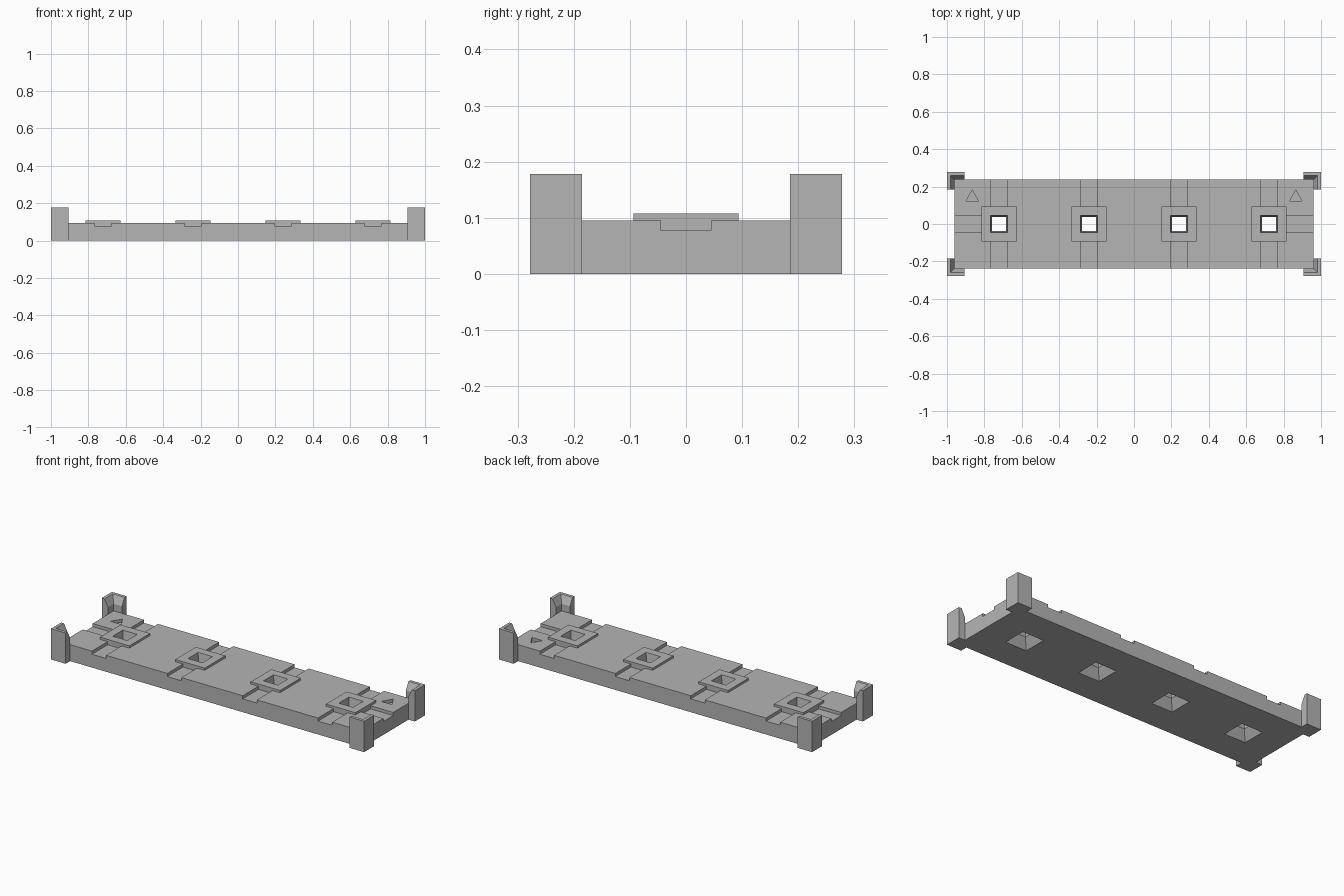
import bpy
import bmesh

cube = bpy.data.objects.get("Cube")
if cube:
    bpy.data.objects.remove(cube, do_unlink=True)

grey = bpy.data.materials.new("plain grey")
grey.use_nodes = True
colour = (0.46, 0.46, 0.46, 1)
grey.diffuse_color = colour
grey.node_tree.nodes["Principled BSDF"].inputs["Base Color"].default_value = colour

LENGTH, WIDTH, DECK = 0.96, 0.237, 0.095      # half length, half width, height
FLOOR, PAD_TOP = 0.077, 0.108                 # groove floor, pad top
GROOVE, PAD = 0.045, 0.094                    # half widths
HOLES = (-0.722, -0.241, 0.241, 0.722)


def loft(name, layers):
    """Solid through matching rings of points, listed from bottom to top."""
    bm = bmesh.new()
    rings = [[bm.verts.new(p) for p in ring] for ring in layers]
    n = len(rings[0])
    bm.faces.new(rings[0])
    bm.faces.new(rings[-1])
    for low, high in zip(rings, rings[1:]):
        for i in range(n):
            j = (i + 1) % n
            bm.faces.new((low[i], low[j], high[j], high[i]))
    bmesh.ops.recalc_face_normals(bm, faces=bm.faces[:])
    mesh = bpy.data.meshes.new(name)
    bm.to_mesh(mesh)
    bm.free()
    mesh.materials.append(grey)
    obj = bpy.data.objects.new(name, mesh)
    bpy.context.collection.objects.link(obj)
    return obj


def rect(cx, cy, hx, hy, z):
    return [(cx + sx * hx, cy + sy * hy, z)
            for sx, sy in ((-1, -1), (1, -1), (1, 1), (-1, 1))]


def block(name, cx, cy, hx, hy, z0, z1):
    return loft(name, [rect(cx, cy, hx, hy, z) for z in (z0, z1)])


def combine(target, tool, operation):
    """Apply a boolean and remove its helper."""
    mod = target.modifiers.new(operation.lower(), "BOOLEAN")
    mod.operation = operation
    mod.solver = "EXACT"
    mod.object = tool
    bpy.context.view_layer.objects.active = target
    bpy.ops.object.modifier_apply(modifier=mod.name)
    bpy.data.objects.remove(tool, do_unlink=True)


# Base slab
slab = block("base_slab", 0, 0, LENGTH, WIDTH, 0, DECK)

# Grooves across the slab and from each end to the outer pads
for x in HOLES:
    combine(slab, block("cross_groove", x, 0, GROOVE, 0.4, FLOOR, 0.2), "DIFFERENCE")
for side in (-1, 1):
    combine(slab, block("end_groove", side * 0.9, 0, 0.18, GROOVE, FLOOR, 0.2), "DIFFERENCE")

# Raised square pads with waisted square holes through them
for x in HOLES:
    combine(slab, block("pad", x, 0, PAD, PAD, 0.06, PAD_TOP), "UNION")
    sections = ((0.068, -0.0005), (0.037, 0.055), (0.046, 0.1085))
    combine(slab, loft("hole", [rect(x, 0, h, h, z) for h, z in sections]), "DIFFERENCE")

# Engraved triangles near the back of each end
for side in (-1, 1):
    outline = ((-0.034, 0.122), (0.034, 0.122), (0, 0.181))
    layers = [[(side * 0.865 + dx, y, z) for dx, y in outline] for z in (FLOOR, 0.2)]
    combine(slab, loft("triangle", layers), "DIFFERENCE")

# L-shaped corner posts, bevelled on the inside of the top
OUT_X, OUT_Y, END_X, END_Y = 1.0, 0.278, 0.907, 0.185


def corner_ring(sx, sy, inner_x, inner_y, z):
    points = ((OUT_X, OUT_Y), (END_X, OUT_Y), (END_X, inner_y),
              (inner_x, inner_y), (inner_x, END_Y), (OUT_X, END_Y))
    return [(sx * x, sy * y, z) for x, y in points]


for sx, side_name in ((-1, "right"), (1, "left")):
    for sy, end_name in ((-1, "front"), (1, "back")):
        loft(f"corner_post_{end_name}_{side_name}", [
            corner_ring(sx, sy, LENGTH, WIDTH, 0),
            corner_ring(sx, sy, LENGTH, WIDTH, 0.135),
            corner_ring(sx, sy, 0.982, 0.26, 0.178)])
